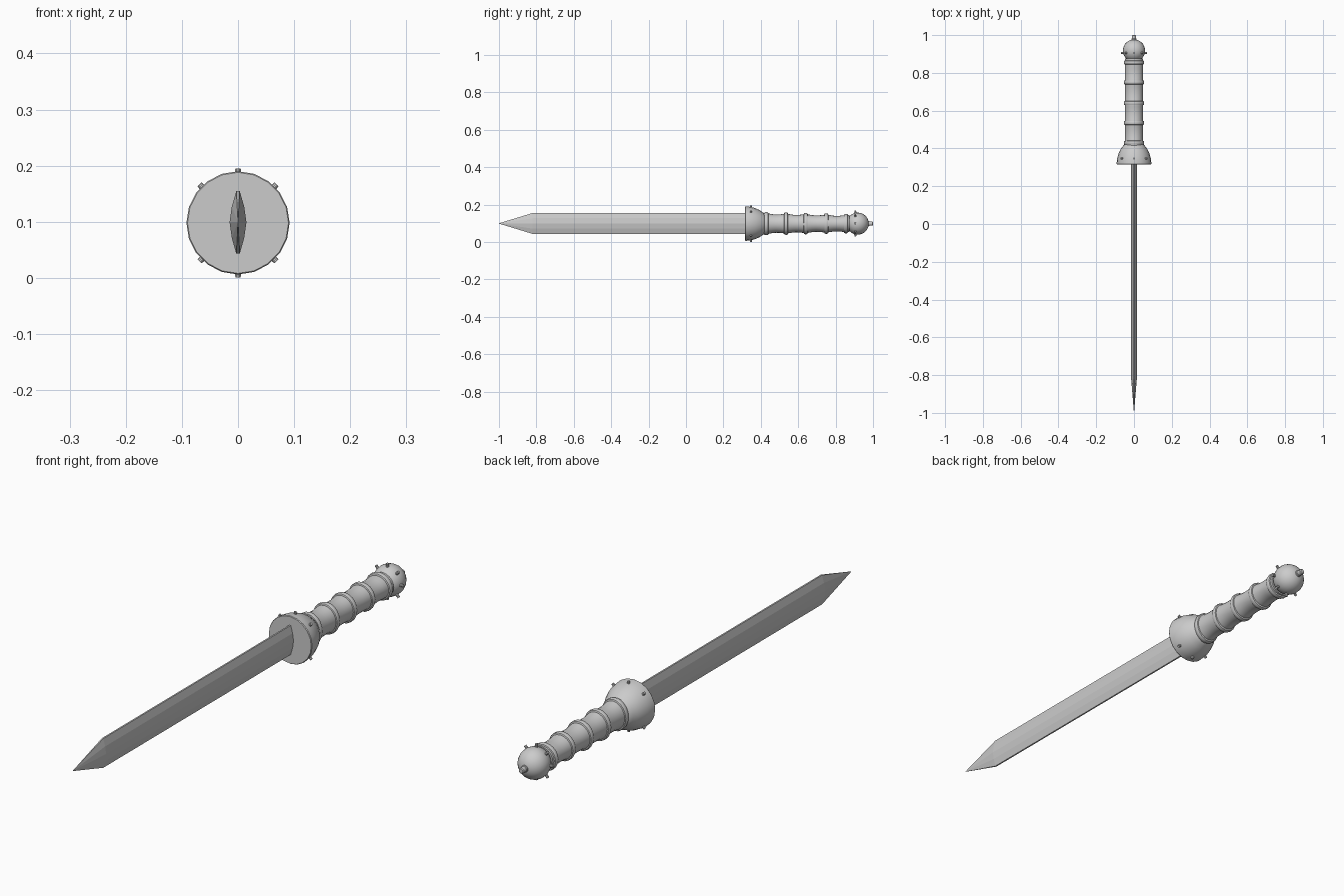
import bpy, bmesh, math
from mathutils import Vector, Matrix

if "Cube" in bpy.data.objects:
    bpy.data.objects.remove(bpy.data.objects["Cube"])

CZ = 0.098   # height of the long axis
SIDES = 20


def finish(bm, name, smooth=True):
    bmesh.ops.recalc_face_normals(bm, faces=bm.faces)
    me = bpy.data.meshes.new(name)
    bm.to_mesh(me)
    bm.free()
    ob = bpy.data.objects.new(name, me)
    bpy.context.collection.objects.link(ob)
    if smooth:
        bpy.ops.object.select_all(action='DESELECT')
        ob.select_set(True)
        bpy.context.view_layer.objects.active = ob
        bpy.ops.object.shade_smooth_by_angle(angle=math.radians(35))
    return ob


def loft(name, sections, smooth=True):
    """Skin a list of closed loops of points and cap both ends."""
    bm = bmesh.new()
    loops = [[bm.verts.new(p) for p in s] for s in sections]
    n = len(loops[0])
    for a, b in zip(loops, loops[1:]):
        for i in range(n):
            j = (i + 1) % n
            bm.faces.new((a[i], a[j], b[j], b[i]))
    bm.faces.new(loops[0])
    bm.faces.new(loops[-1])
    return finish(bm, name, smooth)


def lathe(name, profile):
    """Profile of (y, x radius, z radius) around the long axis."""
    return loft(name, [[(rx * math.sin(2 * math.pi * i / SIDES), y,
                         CZ + rz * math.cos(2 * math.pi * i / SIDES))
                        for i in range(SIDES)] for y, rx, rz in profile])


def studs(name, y, r0, r1, angles, radius=0.006):
    bm = bmesh.new()
    for a in angles:
        d = Vector((math.sin(math.radians(a)), 0, math.cos(math.radians(a))))
        m = (Matrix.Translation(Vector((0, y, CZ)) + d * (r0 + r1) / 2)
             @ d.to_track_quat('Z', 'Y').to_matrix().to_4x4())
        bmesh.ops.create_cone(bm, cap_ends=True, segments=10, radius1=radius,
                              radius2=radius * 0.85, depth=r1 - r0, matrix=m)
    finish(bm, name)


# blade: faceted lens section, narrowing to a point
half = [(0.003, 0.056), (0.011, 0.028), (0.015, 0.0), (0.011, -0.028), (0.003, -0.056)]
section = half + [(-x, z) for x, z in reversed(half)]
loft("blade", [[(x * k, y, CZ + 0.001 + z * k) for x, z in section]
               for y, k in ((0.33, 1), (-0.82, 1), (-1.0, 0.015))], smooth=False)

# bell-shaped guard
lathe("guard", [(y, r, r) for y, r in (
    (0.315, 0.090), (0.318, 0.092), (0.335, 0.091), (0.352, 0.088), (0.372, 0.082),
    (0.392, 0.073), (0.408, 0.062), (0.418, 0.055), (0.422, 0.048))])
studs("guard_studs", 0.347, 0.075, 0.097, (0, 45, 135, 180, 225, 315))

# grip: hollowed between the bands, tapering in height
bands = [0.43, 0.535, 0.64, 0.75, 0.855]


def grip_z(y):
    return 0.057 - 0.010 * (y - 0.43) / 0.425


profile = [(0.41, 0.048, 0.057)]
for a, b in zip(bands, bands[1:]):
    for k in range(6):
        y = a + (b - a) * k / 6
        dip = math.sin(math.pi * k / 6)
        profile.append((y, 0.049 - 0.002 * dip, grip_z(y) - 0.007 * dip))
profile.append((0.875, 0.048, 0.046))
lathe("grip", profile)

# raised bands
for n, y in enumerate(bands):
    z = grip_z(y)
    lathe(f"grip_band_{n + 1}", [(y + dy, 0.047 + h, z - 0.002 + h) for dy, h in (
        (-0.011, 0), (-0.009, 0.005), (-0.004, 0.007), (0.004, 0.007), (0.009, 0.005), (0.011, 0))])

# ball pommel with studs and end knob
R, PY = 0.059, 0.918
lathe("pommel", [(PY - R * math.cos(t), R * math.sin(t), R * math.sin(t))
                 for t in (math.radians(4 + 172 * i / 14) for i in range(15))])
studs("pommel_studs", 0.905, 0.045, 0.069, range(0, 360, 45))
lathe("end_knob", [(y, r, r) for y, r in (
    (0.965, 0.013), (0.98, 0.013), (0.982, 0.011), (0.997, 0.011), (1.0, 0.008))])
